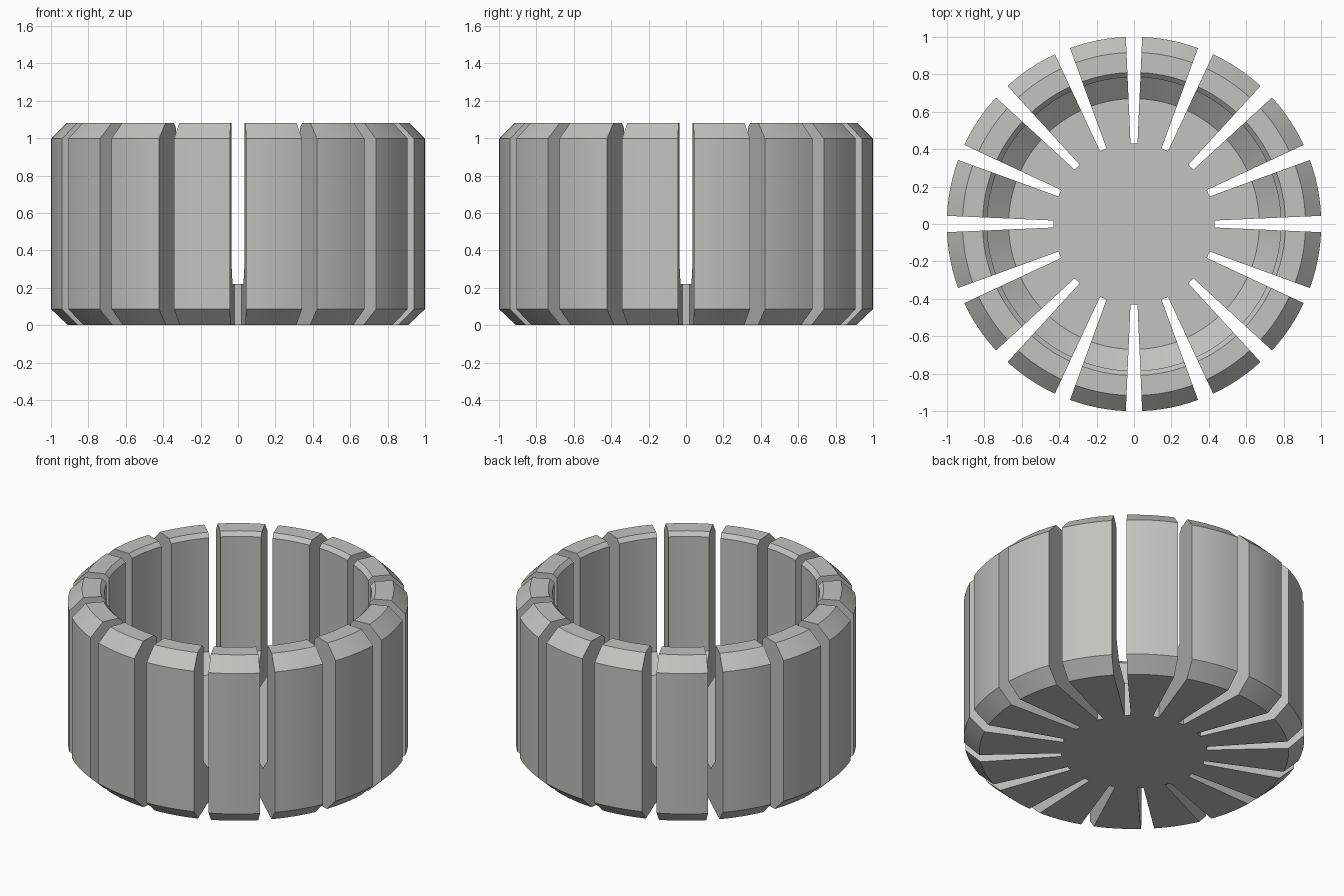
import bpy, bmesh, math

if "Cube" in bpy.data.objects:
    bpy.data.objects.remove(bpy.data.objects["Cube"])

SECTORS = 16                      # wedge fingers around the cup
STEPS = 6                         # facets across each finger
HALF_SLOT = math.radians(2.5)     # slots widen outwards at a constant angle
PITCH = 2 * math.pi / SECTORS
CORE_R, FLOOR_Z, TOP_Z = 0.43, 0.22, 1.08

# Cross-section (radius, height) from underside, up the outside, down the inside
PROFILE = [
    (CORE_R, 0.0), (0.91, 0.0), (1.001, 0.086), (1.001, 0.997),
    (0.917, TOP_Z), (0.81, TOP_Z), (0.785, 1.055),
    (0.785, 0.315), (0.67, FLOOR_Z), (CORE_R, FLOOR_Z),
]

grey = bpy.data.materials.new("light grey")
grey.diffuse_color = (0.54, 0.54, 0.51, 1)
grey.use_nodes = True
grey.node_tree.nodes["Principled BSDF"].inputs["Base Color"].default_value = grey.diffuse_color

bm = bmesh.new()
core_bottom, core_top = [], []

# Fingers: sweep the cross-section across each sector, closing both slot sides
for s in range(SECTORS):
    start = s * PITCH + HALF_SLOT
    sweep = PITCH - 2 * HALF_SLOT
    rows = []
    for i in range(STEPS + 1):
        a = start + sweep * i / STEPS
        rows.append([bm.verts.new((r * math.cos(a), r * math.sin(a), z))
                     for r, z in PROFILE])
    for a, b in zip(rows, rows[1:]):
        for j in range(len(PROFILE) - 1):
            bm.faces.new((a[j], a[j + 1], b[j + 1], b[j]))
    bm.faces.new(rows[0])
    bm.faces.new(rows[-1][::-1])
    core_bottom += [row[0] for row in rows]
    core_top += [row[-1] for row in rows]

# Core disc: top, underside and the closed inner ends of the slots
bm.faces.new(core_top)
bm.faces.new(core_bottom[::-1])
n = STEPS + 1
for s in range(SECTORS):
    i, j = s * n + STEPS, ((s + 1) % SECTORS) * n
    bm.faces.new((core_bottom[i], core_bottom[j], core_top[j], core_top[i]))

# Remove the sides' degenerate link to the core: the fingers open into the disc
bmesh.ops.recalc_face_normals(bm, faces=bm.faces[:])
mesh = bpy.data.meshes.new("slotted_cup")
bm.to_mesh(mesh)
bm.free()
mesh.materials.append(grey)

cup = bpy.data.objects.new("slotted_cup", mesh)
bpy.context.collection.objects.link(cup)
bpy.context.view_layer.objects.active = cup
cup.select_set(True)
bpy.ops.object.shade_smooth_by_angle(angle=math.radians(25))
